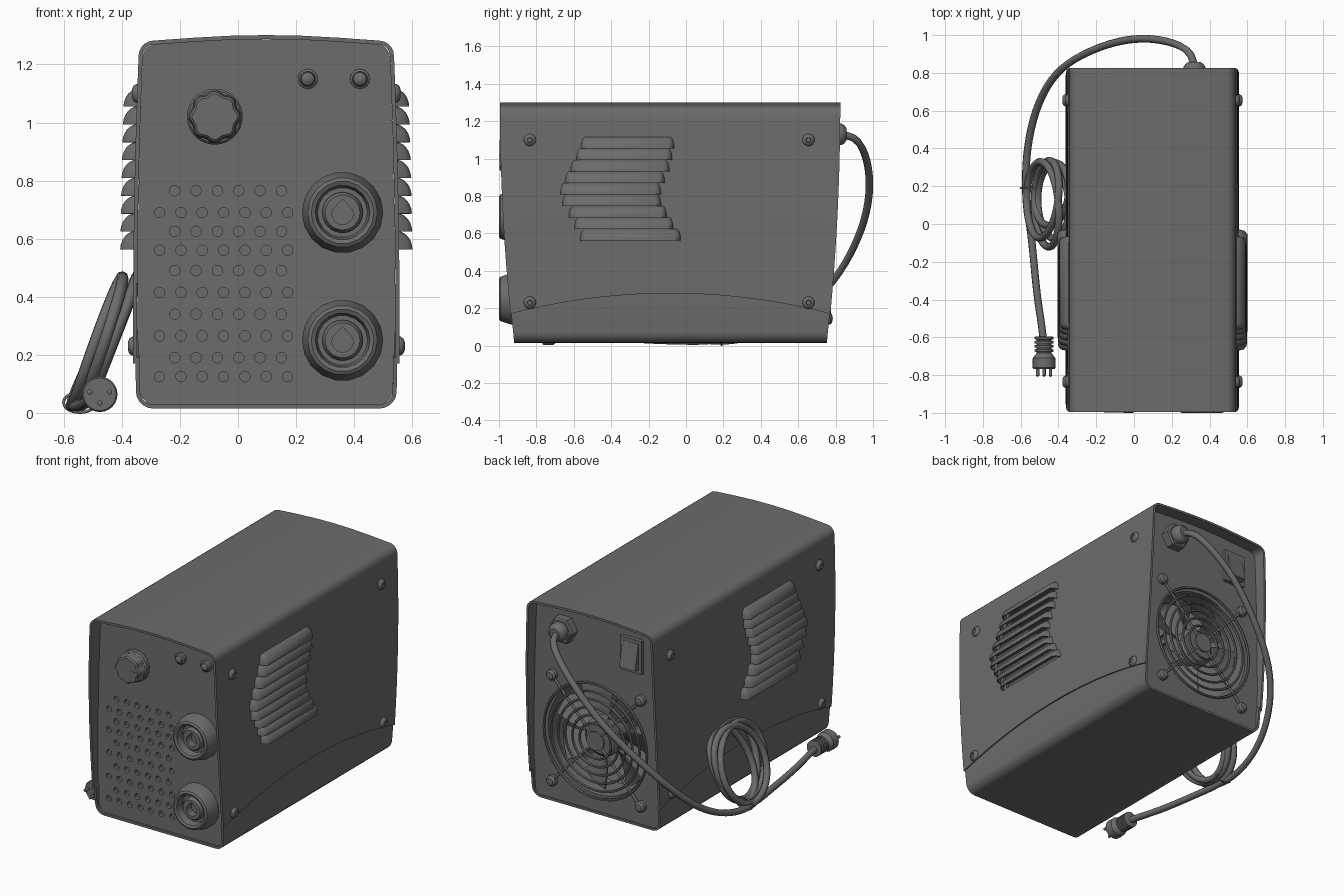
import bpy, bmesh, math
from math import sin, cos, pi, radians
from mathutils import Vector, Matrix

if "Cube" in bpy.data.objects:
    bpy.data.objects.remove(bpy.data.objects["Cube"])

CX = 0.0975                      # body centre line in x
FRONT, BACK = -0.905, 0.745      # recessed end panels

def smooth(ob, angle):
    bpy.ops.object.select_all(action='DESELECT')
    ob.select_set(True)
    bpy.context.view_layer.objects.active = ob
    bpy.ops.object.shade_smooth_by_angle(angle=radians(angle))

def finish(name, bm, angle=35, solid=0):
    bmesh.ops.remove_doubles(bm, verts=bm.verts, dist=1e-5)
    bmesh.ops.recalc_face_normals(bm, faces=bm.faces)
    me = bpy.data.meshes.new(name)
    bm.to_mesh(me)
    bm.free()
    ob = bpy.data.objects.new(name, me)
    bpy.context.collection.objects.link(ob)
    if solid:
        bpy.context.view_layer.objects.active = ob
        m = ob.modifiers.new("thickness", 'SOLIDIFY')
        m.thickness, m.offset = solid, 0
        bpy.ops.object.modifier_apply(modifier=m.name)
    if angle:
        smooth(ob, angle)
    return ob

def add_grid(bm, rows, close=False):
    vs = [[bm.verts.new(p) for p in r] for r in rows]
    for a, b in zip(vs, vs[1:]):
        n = len(a)
        for i in range(n if close else n - 1):
            bm.faces.new((a[i], a[(i + 1) % n], b[(i + 1) % n], b[i]))

def lathe(name, prof, loc, axis, n=24, flutes=0, depth=0):
    """Revolve (radius, distance) points about an axis."""
    q = Vector((0, 0, 1)).rotation_difference(Vector(axis))
    bm = bmesh.new()
    rows = []
    for r, d in prof:
        row = []
        for i in range(n):
            a = 2 * pi * i / n
            k = r * (1 + depth * cos(flutes * a))
            row.append(Vector(loc) + q @ Vector((k * cos(a), k * sin(a), d)))
        rows.append(row)
    add_grid(bm, rows, True)
    bmesh.ops.dissolve_degenerate(bm, dist=1e-6, edges=bm.edges)
    return finish(name, bm)

def add_box(bm, c, s, rot=Matrix()):
    bmesh.ops.create_cube(bm, size=1, matrix=Matrix.Translation(c) @ rot @ Matrix.Diagonal((*s, 1)))

def box(name, c, s, rot=Matrix()):
    bm = bmesh.new()
    add_box(bm, c, s, rot)
    return finish(name, bm, 0)

def prism(name, sec, y, th, angle=0):
    """Extrude an x-z outline along y."""
    bm = bmesh.new()
    f = bm.faces.new([bm.verts.new((x, y, z)) for x, z in sec])
    g = bmesh.ops.extrude_face_region(bm, geom=[f])
    bmesh.ops.translate(bm, vec=(0, th, 0), verts=[v for v in g['geom'] if isinstance(v, bmesh.types.BMVert)])
    return finish(name, bm, angle)

def tube(name, pts, r, cyclic=False, kind='NURBS'):
    cu = bpy.data.curves.new(name, 'CURVE')
    cu.dimensions, cu.bevel_depth, cu.bevel_resolution, cu.use_fill_caps = '3D', r, 2, True
    sp = cu.splines.new(kind)
    sp.points.add(len(pts) - 1)
    for p, c in zip(sp.points, pts):
        p.co = (*c, 1)
    sp.use_cyclic_u, sp.use_endpoint_u, sp.order_u, sp.resolution_u = cyclic, not cyclic, 4, 4
    ob = bpy.data.objects.new(name, cu)
    bpy.context.collection.objects.link(ob)
    bpy.ops.object.select_all(action='DESELECT')
    ob.select_set(True)
    bpy.context.view_layer.objects.active = ob
    bpy.ops.object.convert(target='MESH')
    smooth(bpy.context.object, 50)

def cut(ob, cutter, angle=0):
    bpy.context.view_layer.objects.active = ob
    m = ob.modifiers.new("cut", 'BOOLEAN')
    m.object, m.operation, m.solver = cutter, 'DIFFERENCE', 'EXACT'
    bpy.ops.object.modifier_apply(modifier=m.name)
    bpy.data.objects.remove(cutter)
    if angle:
        smooth(ob, angle)

# Body section: half width by height, and curved front and back edges
def hw(z): return 0.452 - 0.018 * max(0, (z - 0.3) / 0.9) ** 2
def yf(z): return -0.995 + 0.075 * (1 - z / 1.3) ** 2
def yb(z): return 0.825 - 0.07 * (1 - z / 1.3) ** 2
def arc(x, z, r, a0, a1, n=5):
    return [(x + r * cos(radians(a0 + (a1 - a0) * i / n)),
             z + r * sin(radians(a0 + (a1 - a0) * i / n))) for i in range(n + 1)]
TOP = arc(hw(1.23) - 0.045, 1.23, 0.045, 0, 88) + [(0.25, 1.285), (0.12, 1.292)]
LOW = [(0, 0.022)] + arc(0.39, 0.074, 0.052, -90, 0)
def seam(t): return 0.17 + 0.11 * (1 - (2 * t - 1) ** 2)

def shell(name, half_at, peak, inset=0):
    """Sheet swept along y from a half section mirrored about the centre line."""
    rows = []
    for i in range(21):
        t = i / 20
        h = half_at(t)
        sec = [(-x, z) for x, z in h] + peak + [(x, z) for x, z in h[::-1]]
        rows.append([(CX + x, (yf(z) + inset) * (1 - t) + (yb(z) - inset) * t, z) for x, z in sec])
    bm = bmesh.new()
    add_grid(bm, rows)
    return finish(name, bm, 30, 0.014)

def cover_half(t):
    b = seam(t)
    return [(hw(z), z) for z in [b + (1.2 - b) * k / 8 for k in range(9)]] + TOP
cover = shell("top_cover", cover_half, [(0, 1.294)])
shell("bottom_pan", lambda t: [(0.444, seam(t) + 0.02)] + LOW[:0:-1], [LOW[0]], 0.004)

# End panels
def panel(name, y, th):
    half = [(x - 0.006, z + 0.006) for x, z in LOW[1:]] + \
           [(hw(z) - 0.007, z) for z in (0.3, 0.6, 0.9, 1.1)] + [(x - 0.007, z - 0.006) for x, z in TOP]
    return prism(name, [(CX + x, z) for x, z in half] + [(CX - x, z) for x, z in half[::-1]], y, th)
front = panel("front_panel", FRONT, 0.04)
back = panel("back_panel", BACK, -0.02)

# Shallow vent holes in the front panel
bm = bmesh.new()
for r, z in enumerate((0.765, 0.69, 0.625, 0.56, 0.49, 0.415, 0.34, 0.265, 0.19, 0.125)):
    for c in range(6 + r % 2):
        x = (-0.27 if r % 2 else -0.218) + c * 0.0735
        bmesh.ops.create_cone(bm, cap_ends=True, segments=14, radius1=0.018, radius2=0.018, depth=0.04,
                              matrix=Matrix.Translation((x, FRONT, z)) @ Matrix.Rotation(pi / 2, 4, 'X'))
cut(front, finish("hole_cutter", bm, 0))

# Side louvres with slots behind them
STARTS = (-0.56, -0.585, -0.615, -0.645, -0.67, -0.66, -0.625, -0.595, -0.565)
ENDS = (-0.065, -0.075, -0.09, -0.115, -0.135, -0.135, -0.105, -0.07, -0.03)
LOUVRES = [(y0, y1, 1.055 - k * 0.0615) for k, (y0, y1) in enumerate(zip(STARTS, ENDS))]
slots = bmesh.new()
for y0, y1, zb in LOUVRES:
    add_box(slots, (CX, (y0 + y1) / 2, zb + 0.02), (2, y1 - y0 - 0.06, 0.03))
cut(cover, finish("slot_cutter", slots, 0))
# Only the rounded top edges of the cover are smooth, so the slotted sides stay flat
for p in cover.data.polygons:
    p.use_smooth = p.center.z > 1.21
for s, side in ((1, "right"), (-1, "left")):
    bm = bmesh.new()
    for y0, y1, zb in LOUVRES:
        rows = []
        for i in range(7):
            a = pi / 2 * i / 6
            z, out, ins = zb + 0.06 * sin(a), 0.05 * cos(a), 0.02 * (1 - cos(a))
            a0, a1 = y0 + ins, y1 - ins
            rows.append([(CX + s * (hw(z) + out * f), y, z) for y, f in
                         ((a0, 0), (a0 + 0.008, 0.7), (a0 + 0.025, 1), (a1 - 0.025, 1), (a1 - 0.008, 0.7), (a1, 0))])
        add_grid(bm, rows)
    finish(side + "_louvres", bm, 40, 0.006)
    # Case screws
    for y in (-0.835, 0.655):
        for z in (0.23, 1.1):
            lathe(side + "_case_screw", [(0.033, 0), (0.033, 0.01), (0.026, 0.02), (0.014, 0.025), (0.012, 0.018), (0, 0.018)],
                  (CX + s * hw(z), y, z), (s, 0, 0), 16)

# Control knob and indicator lamps
lathe("control_knob", [(0.096, 0), (0.096, 0.025), (0.088, 0.035)], (-0.08, FRONT, 1.02), (0, -1, 0), 48)
lathe("knob_grip", [(0.088, 0.03), (0.082, 0.085), (0.074, 0.093), (0, 0.093)], (-0.08, FRONT, 1.02), (0, -1, 0), 64, 8, 0.06)
box("knob_pointer", (-0.03, FRONT - 0.093, 1.02), (0.05, 0.004, 0.006))
for x in (0.24, 0.42):
    lathe("indicator_lamp", [(0.034, 0), (0.034, 0.02), (0.026, 0.026), (0.025, 0.022), (0.022, 0.034), (0.012, 0.041), (0, 0.043)],
          (x, FRONT, 1.15), (0, -1, 0))

# Output sockets with a teardrop hole
for z in (0.25, 0.69):
    lathe("output_socket", [(0.14, 0), (0.14, 0.03), (0.12, 0.088), (0.108, 0.095), (0.094, 0.088), (0.086, 0.045),
                            (0.07, 0.045)], (0.36, FRONT, z), (0, -1, 0), 18)
    core = lathe("socket_core", [(0, 0.005), (0.07, 0.005), (0.07, 0.06), (0.06, 0.075), (0, 0.075)], (0.36, FRONT, z), (0, -1, 0), 24)
    drop = [(0.36 + x, z + h) for x, h in arc(0, -0.005, 0.036, 150, 390, 12) + [(0, 0.046)]]
    cut(core, prism("drop_cutter", drop, FRONT - 0.1, 0.075), 35)

# Fan with wire guard
FC = Vector((CX, BACK, 0.48))
bm = bmesh.new()
bmesh.ops.create_cone(bm, cap_ends=True, segments=48, radius1=0.345, radius2=0.345, depth=0.2,
                      matrix=Matrix.Translation(FC) @ Matrix.Rotation(pi / 2, 4, 'X'))
cut(back, finish("fan_cutter", bm, 0))
for ob in (front, back):
    for p in ob.data.polygons:
        p.use_smooth = False
lathe("fan_shroud", [(0.345, 0), (0.345, 0.2), (0.36, 0.2), (0.36, 0.015)], FC, (0, -1, 0), 48)
lathe("fan_hub", [(0, 0.03), (0.1, 0.03), (0.12, 0.045), (0.12, 0.16), (0, 0.16)], FC, (0, -1, 0), 32)
bm = bmesh.new()
for i in range(7):
    rows = []
    for r in (0.11, 0.22, 0.33):
        angles = [2 * pi * i / 7 + j * 0.2 + (r - 0.1) * 0.8 for j in range(4)]
        rows.append([FC + Vector((r * cos(a), -0.06 - j * 0.025, r * sin(a))) for j, a in enumerate(angles)])
    add_grid(bm, rows)
finish("fan_blades", bm, 40, 0.008)
for r in (0.36, 0.31, 0.26, 0.21, 0.16, 0.11):
    bpy.ops.mesh.primitive_torus_add(major_radius=r, minor_radius=0.008, major_segments=40, minor_segments=6,
                                     location=FC + Vector((0, 0.022, 0)), rotation=(pi / 2, 0, 0))
    bpy.context.object.name = "fan_guard_ring"
    smooth(bpy.context.object, 60)
lathe("fan_guard_centre", [(0.06, 0.012), (0.06, 0.026), (0, 0.026)], FC, (0, 1, 0))
for sx in (-1, 1):
    for sz in (-1, 1):
        p = FC + Vector((sx * 0.31, 0.012, sz * 0.335))
        tube("fan_guard_spoke", [FC + Vector((0, 0.014, 0)), FC + Vector((sx * 0.26, 0.014, sz * 0.28)), p], 0.008, kind='POLY')
        lathe("fan_screw", [(0.033, -0.012), (0.033, 0.012), (0.022, 0.024), (0, 0.028)], p, (0, 1, 0), 16)

# Power switch
box("switch_frame", (-0.15, BACK + 0.008, 1.09), (0.15, 0.03, 0.21))
box("switch_rocker", (-0.15, BACK + 0.022, 1.09), (0.11, 0.04, 0.16), Matrix.Rotation(radians(12), 4, 'X'))

# Cable gland
GL = (0.32, BACK, 1.13)
lathe("gland_nut", [(0.085, 0), (0.085, 0.05), (0.075, 0.058), (0, 0.058)], GL, (0, 1, 0), 6)
lathe("gland_dome", [(0.058, 0.05), (0.058, 0.085), (0.05, 0.1), (0.034, 0.112), (0, 0.112)], GL, (0, 1, 0))

# Power cord: hangs from the gland, coils against the left side, runs to the plug
path = [(0.32, 0.8, 1.13), (0.32, 0.89, 1.13), (0.26, 0.95, 1.07), (0.08, 0.99, 0.9), (-0.1, 0.97, 0.7), (-0.3, 0.89, 0.5),
        (-0.43, 0.79, 0.34), (-0.52, 0.62, 0.16), (-0.565, 0.42, 0.06), (-0.575, 0.25, 0.025)]
N, LOOPS = 14, 4
for i in range(N * LOOPS + 1):
    a, t = 2 * pi * i / N, i / (N * LOOPS)
    w = 0.245 - 0.06 * sin(pi * t) - 0.03 * sin(7 * t)             # loop half width
    h = 0.255 - 0.045 * sin(pi * t) - 0.015 * sin(9 * t)           # loop half height
    up = 1 - cos(a)
    path.append((-0.572 + 0.06 * sin(pi * t) + up * (0.07 + 0.018 * sin(pi * t)),
                 0.13 + 0.03 * sin(6 * t) * up - w * sin(a), 0.022 + 0.012 * sin(pi * t) + h * up))
path += [(-0.545, -0.05, 0.025), (-0.53, -0.2, 0.03), (-0.51, -0.42, 0.045), (-0.485, -0.55, 0.06), (-0.478, -0.64, 0.065)]
tube("power_cord", path, 0.02)
tie = [(-0.545 + 0.058 * cos(a), 0.19, 0.036 + 0.036 * sin(a)) for a in [2 * pi * i / 12 for i in range(12)]]
tube("cord_tie", tie, 0.005, True)

# Mains plug
PL = (-0.476, -0.595, 0.064)
prof = [(0, 0), (0.042, 0)]
for i in range(4):
    prof += [(0.05, 0.003 + i * 0.022), (0.05, 0.015 + i * 0.022), (0.04, 0.016 + i * 0.022), (0.04, 0.023 + i * 0.022)]
lathe("plug_body", prof + [(0.048, 0.1), (0.06, 0.115), (0.061, 0.165), (0.056, 0.172), (0, 0.172)], PL, (0, -1, 0))
for x, z in ((-0.034, 0.008), (0.034, 0.008), (0, -0.03)):
    lathe("plug_pin", [(0.009, 0.17), (0.009, 0.208), (0, 0.215)], (PL[0] + x, PL[1], PL[2] + z), (0, -1, 0), 12)

# Dark grey finish everywhere
grey = bpy.data.materials.new("dark_grey")
grey.diffuse_color = (0.15, 0.15, 0.15, 1)
grey.use_nodes = True
grey.node_tree.nodes["Principled BSDF"].inputs["Base Color"].default_value = grey.diffuse_color
for ob in bpy.context.scene.objects:
    ob.data.materials.clear()
    ob.data.materials.append(grey)
